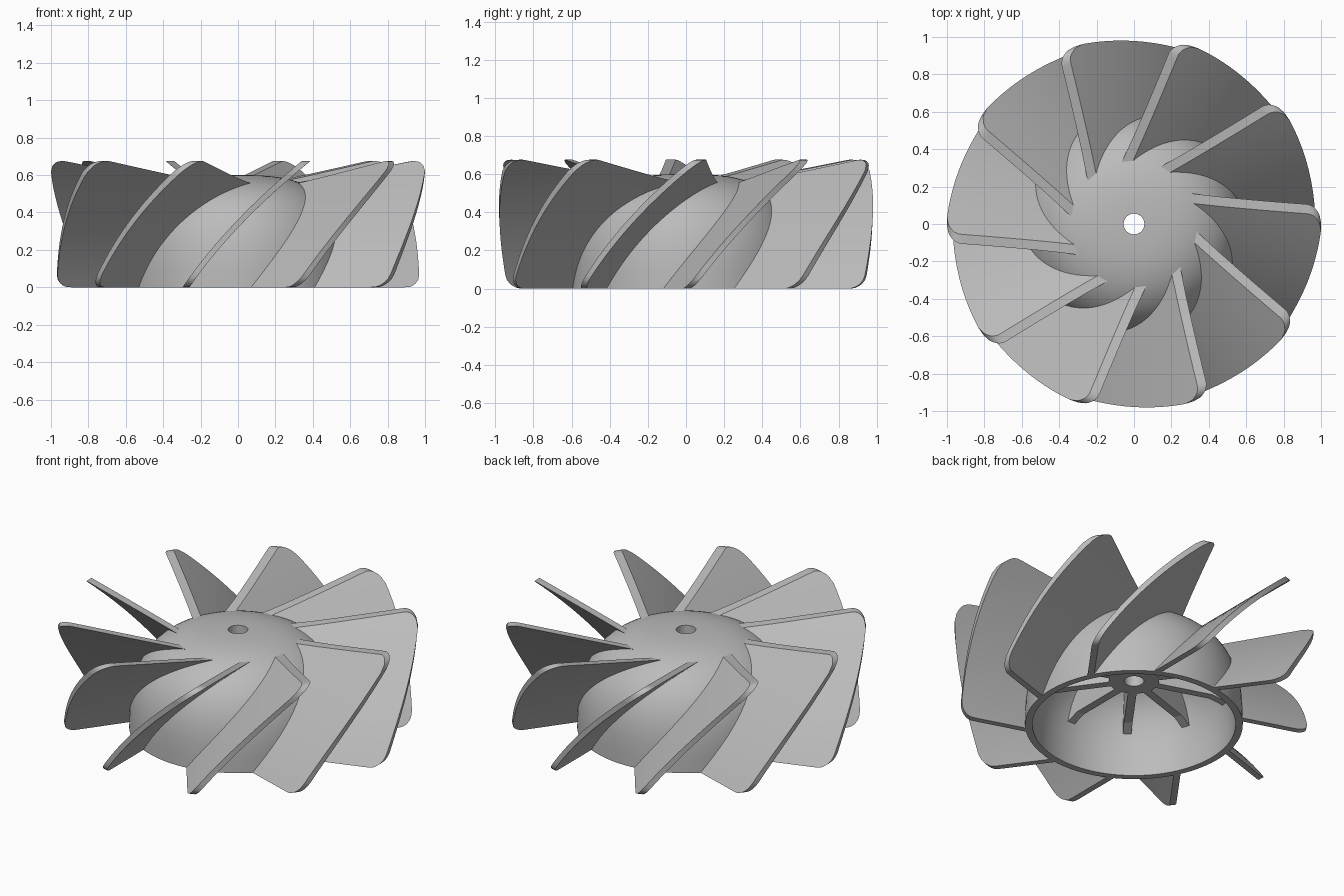
import bpy, bmesh, math
from mathutils import Matrix

old = bpy.data.objects.get("Cube")
if old:
    bpy.data.objects.remove(old, do_unlink=True)

BLADES = 10
HUB_R, HUB_H, POWER = 0.605, 0.6, 2.85
BORE, BOSS_R, BOSS_Z, WALL = 0.055, 0.14, 0.28, 0.04

grey = bpy.data.materials.new("plain grey")
grey.use_nodes = True
colour = (0.5, 0.5, 0.5, 1)
grey.diffuse_color = colour
grey.node_tree.nodes["Principled BSDF"].inputs["Base Color"].default_value = colour


def finish(name, bm):
    bmesh.ops.recalc_face_normals(bm, faces=bm.faces)
    mesh = bpy.data.meshes.new(name)
    bm.to_mesh(mesh)
    bm.free()
    mesh.materials.append(grey)
    obj = bpy.data.objects.new(name, mesh)
    bpy.context.collection.objects.link(obj)
    return obj


def smooth(obj, angle=30):
    bpy.ops.object.select_all(action='DESELECT')
    obj.select_set(True)
    bpy.context.view_layer.objects.active = obj
    bpy.ops.object.shade_smooth_by_angle(angle=math.radians(angle))


def dome_radius(z, radius, height):
    return radius * max(0, 1 - (z / height) ** POWER) ** (1 / POWER)


def dome_profile(radius, height, r_min, steps=26):
    """Rounded dome section from the rim up to the smallest radius."""
    pts = []
    for i in range(steps):
        a = math.pi / 2 * i / steps
        r = radius * math.cos(a) ** (2 / POWER)
        if r <= r_min + 0.01:
            break
        pts.append((r, height * math.sin(a) ** (2 / POWER)))
    z = height * (1 - (r_min / radius) ** POWER) ** (1 / POWER)
    return pts + [(r_min, z)]


def skin(bm, loop_a, loop_b):
    """Join two matching closed loops with a band of quads."""
    n = len(loop_a)
    for i in range(n):
        j = (i + 1) % n
        bm.faces.new((loop_a[i], loop_b[i], loop_b[j], loop_a[j]))


# Hollow domed hub with a bored central boss
outer = dome_profile(HUB_R, HUB_H, BORE)
inner = dome_profile(HUB_R - WALL, HUB_H - WALL, BOSS_R)
section = outer + [(BORE, BOSS_Z), (BOSS_R, BOSS_Z)] + inner[::-1]
bm = bmesh.new()
SEG = 80
rings = []
for k in range(SEG):
    a = math.tau * k / SEG
    rings.append([bm.verts.new((r * math.cos(a), r * math.sin(a), z)) for r, z in section])
for k in range(SEG):
    skin(bm, rings[k], rings[(k + 1) % SEG])
smooth(finish("hub", bm))

# Ribs inside the hub, from the boss to the shell
bm = bmesh.new()
rib = [(0.1, BOSS_Z), (0.46, BOSS_Z)]
for z in (0.25, 0.33, 0.4, 0.46, 0.5, 0.54):
    rib.append((dome_radius(z, HUB_R - WALL, HUB_H - WALL) + 0.01, z))
rib.append((0.1, 0.57))
for k in range(BLADES):
    side_a = [bm.verts.new((r, -0.024, z)) for r, z in rib]
    side_b = [bm.verts.new((r, 0.024, z)) for r, z in rib]
    bm.faces.new(side_a)
    bm.faces.new(side_b[::-1])
    skin(bm, side_a, side_b)
    turn = Matrix.Rotation(math.radians(18) + math.tau * k / BLADES, 3, 'Z')
    bmesh.ops.rotate(bm, verts=side_a + side_b, matrix=turn)
finish("hub_ribs", bm)

# Blade: a bowed, leaning section extruded outwards, trimmed to the hub
# and to an outer edge with rounded corners
CORNER, THICK, HEIGHT, REACH, BOW = 0.07, 0.03, 0.672, 0.638, 0.18
ROWS = 20
SPANS = [0, 0.2, 0.4, 0.6, 0.75, 0.84, 0.88, 0.91, 0.94, 0.96, 0.98, 0.99, 1]


def blade_point(s, t, side):
    r_in = dome_radius(0.555 * t, HUB_R, HUB_H) - 0.015
    r_out = 0.97 + 0.03 * t * t
    r = r_in + (r_out - r_in) * s
    top = 0.555 + 0.133 * s
    d = min(CORNER, max(0, r - r_out + CORNER))
    inset = CORNER - math.sqrt(CORNER ** 2 - d ** 2)
    z = inset + t * (top - 2 * inset)
    f = z / HEIGHT
    slope = (REACH - BOW * (1 - 2 * f)) / HEIGHT
    x = -0.278 + REACH * f - BOW * f * (1 - f)
    x += side * THICK / 2 * math.sqrt(1 + slope ** 2)
    return x, -math.sqrt(r * r - x * x), z


bm = bmesh.new()
rims = []
last = len(SPANS) - 1
for side in (-1, 1):
    g = [[bm.verts.new(blade_point(s, i / ROWS, side)) for s in SPANS]
         for i in range(ROWS + 1)]
    for i in range(ROWS):
        for j in range(last):
            bm.faces.new((g[i][j], g[i][j + 1], g[i + 1][j + 1], g[i + 1][j]))
    rims.append(g[0][:last] + [row[last] for row in g[:ROWS]]
                + g[ROWS][:0:-1] + [row[0] for row in g[:0:-1]])
skin(bm, rims[0], rims[1])
blade = finish("blade_1", bm)
smooth(blade)
for k in range(1, BLADES):
    copy = bpy.data.objects.new(f"blade_{k + 1}", blade.data)
    bpy.context.collection.objects.link(copy)
    copy.rotation_euler.z = math.tau * k / BLADES
